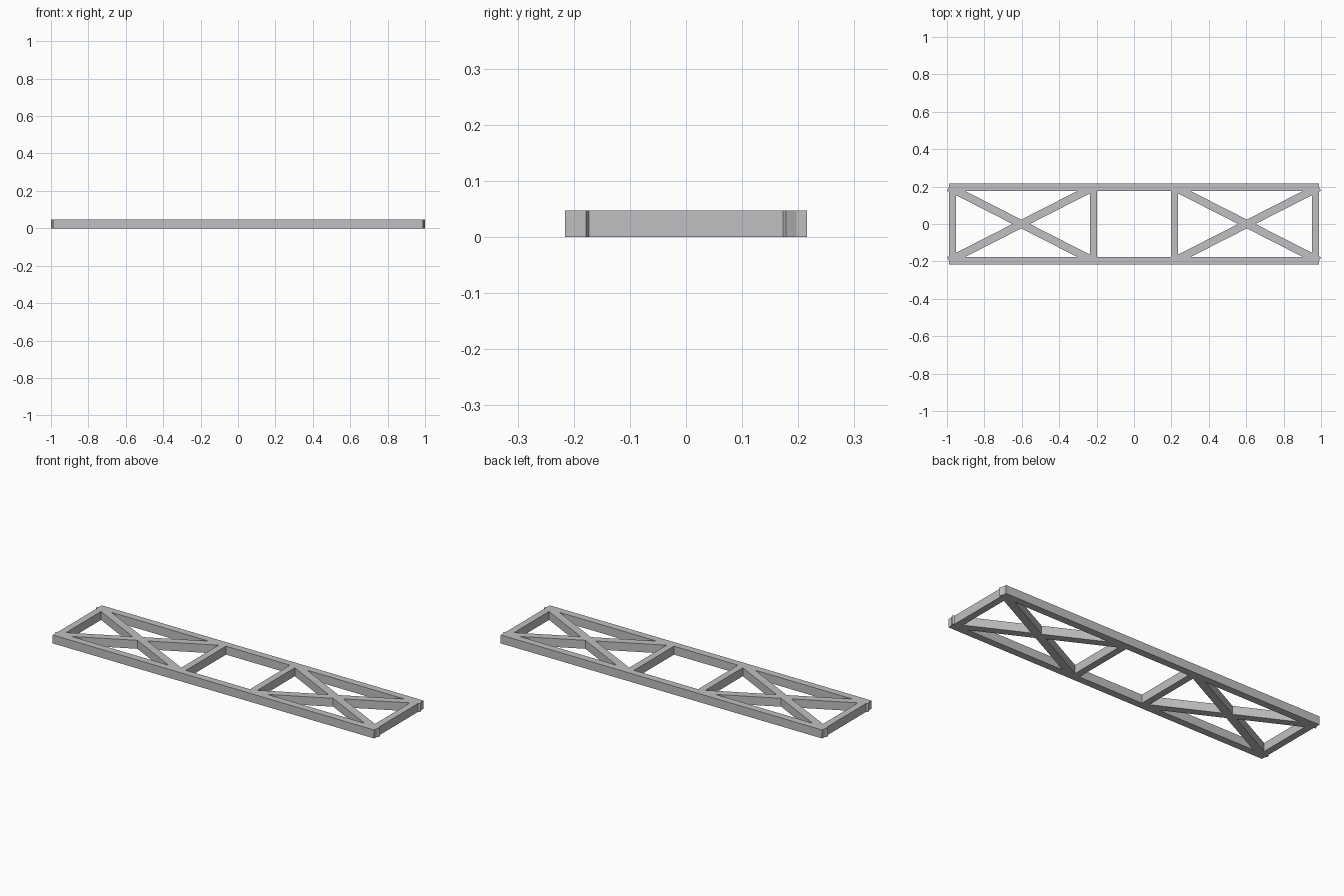
import bpy
from math import atan2, hypot

cube = bpy.data.objects.get("Cube")
if cube:
    bpy.data.objects.remove(cube, do_unlink=True)

HEIGHT = 0.047
WIDTH = 0.04
END_X = 0.99      # rail ends
POST_X = 0.216    # inner posts
RAIL_Y = 0.1957   # rail centre lines
BRACE_Y = 0.197   # ends of the braces

grey = bpy.data.materials.new("light grey")
grey.use_nodes = True
colour = (0.53, 0.53, 0.54, 1)
grey.diffuse_color = colour
grey.node_tree.nodes["Principled BSDF"].inputs["Base Color"].default_value = colour


def beam(name, start, end, width=WIDTH):
    """Square-ended bar between two points on the ground plan."""
    dx, dy = end[0] - start[0], end[1] - start[1]
    bpy.ops.mesh.primitive_cube_add(
        size=1,
        location=((start[0] + end[0]) / 2, (start[1] + end[1]) / 2, HEIGHT / 2),
        rotation=(0, 0, atan2(dy, dx)))
    bar = bpy.context.object
    bar.name = name
    bar.scale = (hypot(dx, dy), width, HEIGHT)
    bpy.ops.object.transform_apply(location=False, rotation=False, scale=True)
    bar.data.materials.append(grey)


# Long rails
for side, label in ((-1, "front"), (1, "back")):
    beam(label + "_rail", (-END_X, side * RAIL_Y), (END_X, side * RAIL_Y))

for side, label in ((-1, "right"), (1, "left")):
    # Cross posts
    for x, post in ((END_X - WIDTH / 2, "end_post"), (POST_X, "inner_post")):
        beam(f"{label}_{post}", (side * x, -RAIL_Y), (side * x, RAIL_Y), 0.038)
    # Crossed diagonal braces
    for lean, brace in ((1, "rising_brace"), (-1, "falling_brace")):
        beam(f"{label}_{brace}", (side * POST_X, -lean * BRACE_Y),
             (side * END_X, lean * BRACE_Y), 0.042)
